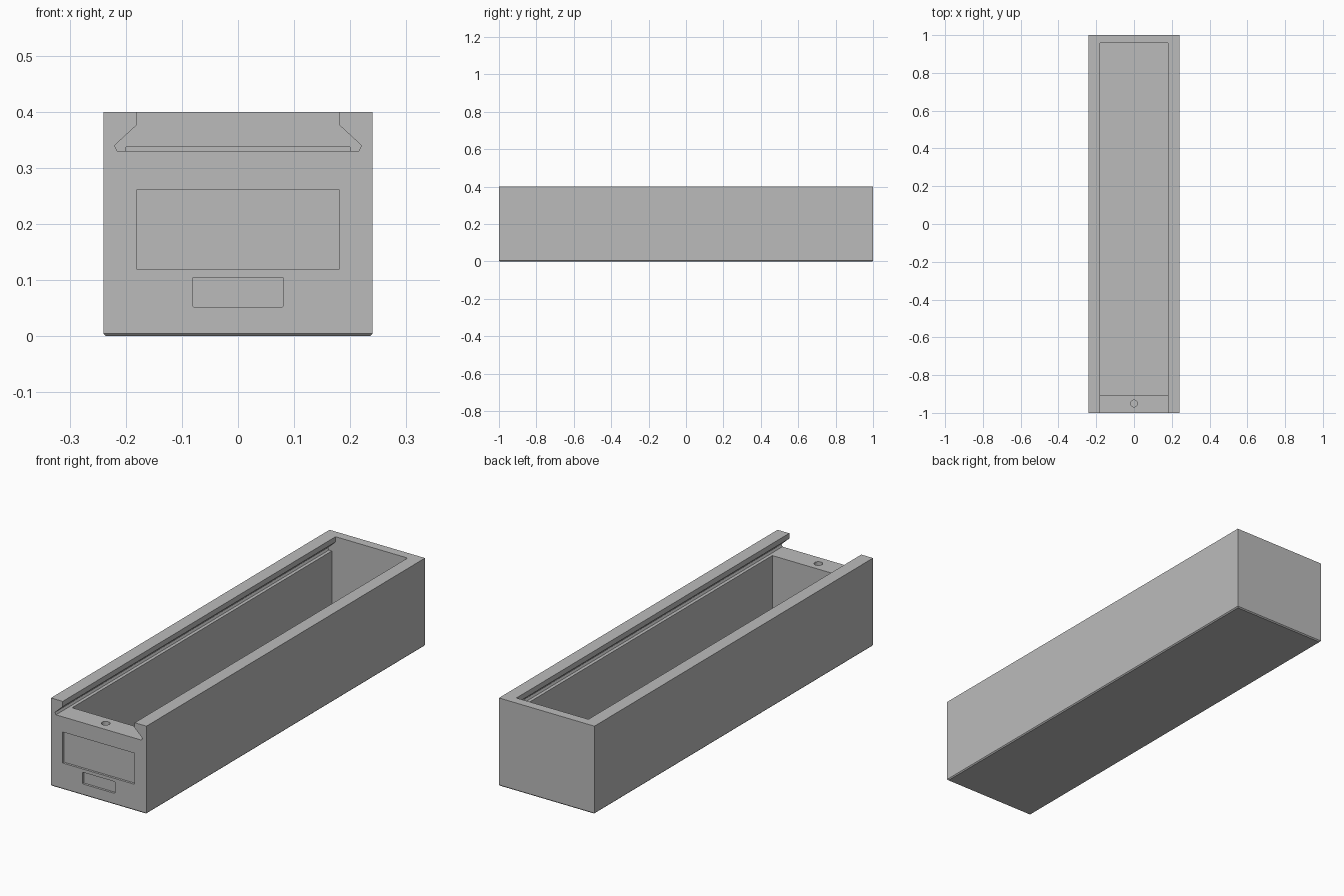
import bpy, bmesh, math

old = bpy.data.objects.get("Cube")
if old:
    bpy.data.objects.remove(old, do_unlink=True)

grey = bpy.data.materials.new("plain grey")
grey.use_nodes = True
grey.diffuse_color = (0.5, 0.5, 0.5, 1)
grey.node_tree.nodes["Principled BSDF"].inputs["Base Color"].default_value = (0.5, 0.5, 0.5, 1)


def finish(name, bm):
    bmesh.ops.recalc_face_normals(bm, faces=bm.faces)
    mesh = bpy.data.meshes.new(name)
    bm.to_mesh(mesh)
    bm.free()
    mesh.materials.append(grey)
    obj = bpy.data.objects.new(name, mesh)
    bpy.context.collection.objects.link(obj)
    return obj


def prism(name, profile, y0, y1):
    """Extrude an x-z outline along y."""
    bm = bmesh.new()
    face = bm.faces.new([bm.verts.new((x, y0, z)) for x, z in profile])
    out = bmesh.ops.extrude_face_region(bm, geom=[face])
    for v in out["geom"]:
        if isinstance(v, bmesh.types.BMVert):
            v.co.y = y1
    return finish(name, bm)


def box(name, half_x, y0, y1, z0, z1, rounding=0):
    outline = [(-half_x, z0), (half_x, z0), (half_x, z1), (-half_x, z1)]
    obj = prism(name, outline, y0, y1)
    if rounding:
        bm = bmesh.new()
        bm.from_mesh(obj.data)
        edges = [e for e in bm.edges if abs(e.verts[0].co.y - e.verts[1].co.y) > 0.001]
        bmesh.ops.bevel(bm, geom=edges, offset=rounding, segments=3, profile=0.5, affect='EDGES')
        bm.to_mesh(obj.data)
        bm.free()
    return obj


def cut(target, cutter):
    """Subtract the cutter, then discard it."""
    cutter.hide_render = True
    mod = target.modifiers.new("cut", 'BOOLEAN')
    mod.operation = 'DIFFERENCE'
    mod.solver = 'EXACT'
    mod.object = cutter
    bpy.context.view_layer.objects.active = target
    bpy.ops.object.modifier_apply(modifier=mod.name)
    bpy.data.objects.remove(cutter, do_unlink=True)


# Outer block with a small chamfer round the base
body = box("box_body", 0.24, -1, 1, 0, 0.4)
bm = bmesh.new()
bm.from_mesh(body.data)
base = [e for e in bm.edges if all(v.co.z < 0.001 for v in e.verts)]
bmesh.ops.bevel(bm, geom=base, offset=0.005, segments=1, affect='EDGES')
bm.to_mesh(body.data)
bm.free()

# Dovetail slot for a sliding lid, open at the front
half = [(0.215, 0.33), (0.22, 0.34), (0.181, 0.376), (0.181, 0.45)]
slot = half + [(-x, z) for x, z in reversed(half)]
cut(body, prism("lid_slot", slot, -1.1, 0.959))

# Main compartment, its top just nicking the end of the slot
cut(body, box("compartment", 0.2, -0.905, 0.962, 0.04, 0.3375))

# Label recesses on the front
cut(body, box("large_label_recess", 0.181, -1.1, -0.99, 0.12, 0.261))
cut(body, box("small_label_recess", 0.081, -1.1, -0.99, 0.052, 0.105, 0.003))

# Round catch hole in the front ledge
bm = bmesh.new()
bmesh.ops.create_cone(bm, cap_ends=True, segments=32, radius1=0.018, radius2=0.018, depth=0.06)
bmesh.ops.translate(bm, verts=bm.verts, vec=(0, -0.95, 0.335))
cut(body, finish("catch_hole", bm))

# Smooth only the hole wall and tiny roundings
body.select_set(True)
bpy.context.view_layer.objects.active = body
bpy.ops.object.shade_smooth_by_angle(angle=math.radians(20))
